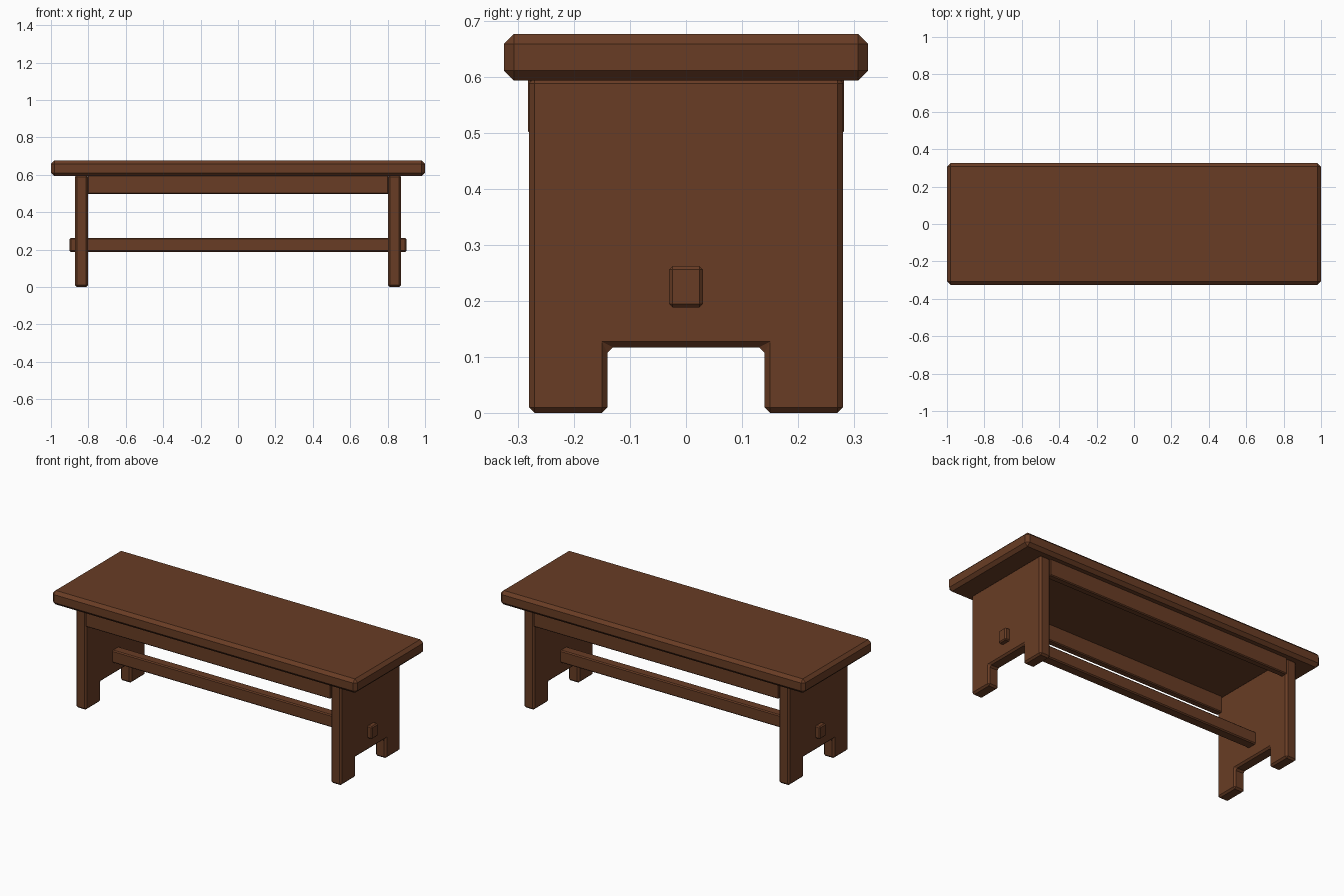
import bpy
import bmesh

if "Cube" in bpy.data.objects:
    bpy.data.objects.remove(bpy.data.objects["Cube"])

wood = bpy.data.materials.new("dark brown wood")
wood.diffuse_color = (0.14, 0.046, 0.018, 1)
wood.use_nodes = True
wood.node_tree.nodes["Principled BSDF"].inputs["Base Color"].default_value = wood.diffuse_color


def prism(name, profile, x0, x1, bevel):
    """Extrude a (y, z) outline from x0 to x1 and chamfer every edge."""
    bm = bmesh.new()
    face = bm.faces.new([bm.verts.new((x0, y, z)) for y, z in profile])
    ext = bmesh.ops.extrude_face_region(bm, geom=[face])
    moved = [g for g in ext["geom"] if isinstance(g, bmesh.types.BMVert)]
    bmesh.ops.translate(bm, verts=moved, vec=(x1 - x0, 0, 0))
    bmesh.ops.recalc_face_normals(bm, faces=bm.faces)
    mesh = bpy.data.meshes.new(name)
    bm.to_mesh(mesh)
    bm.free()
    mesh.materials.append(wood)
    obj = bpy.data.objects.new(name, mesh)
    bpy.context.collection.objects.link(obj)
    mod = obj.modifiers.new("chamfer", "BEVEL")
    mod.width = bevel
    mod.segments = 1
    mod.limit_method = "ANGLE"
    return obj


def rect(y0, y1, z0, z1):
    return [(y0, z0), (y1, z0), (y1, z1), (y0, z1)]


# Seat plank
prism("seat", rect(-0.325, 0.325, 0.593, 0.676), -1, 1, 0.018)

# Notched end boards
half = [(0.14, 0.117), (0.14, 0), (0.28, 0), (0.28, 0.598)]
outline = half + [(-y, z) for y, z in reversed(half)]
for side, x in (("left", -0.837), ("right", 0.837)):
    prism(side + "_leg_board", outline, x - 0.035, x + 0.035, 0.01)

# Aprons under the seat edges
for side, s in (("front", -1), ("back", 1)):
    y0, y1 = sorted((s * 0.242, s * 0.282))
    prism(side + "_apron", rect(y0, y1, 0.498, 0.6), -0.805, 0.805, 0.005)

# Stretcher passing through both end boards
prism("stretcher", rect(-0.03, 0.03, 0.188, 0.262), -0.9, 0.9, 0.006)
